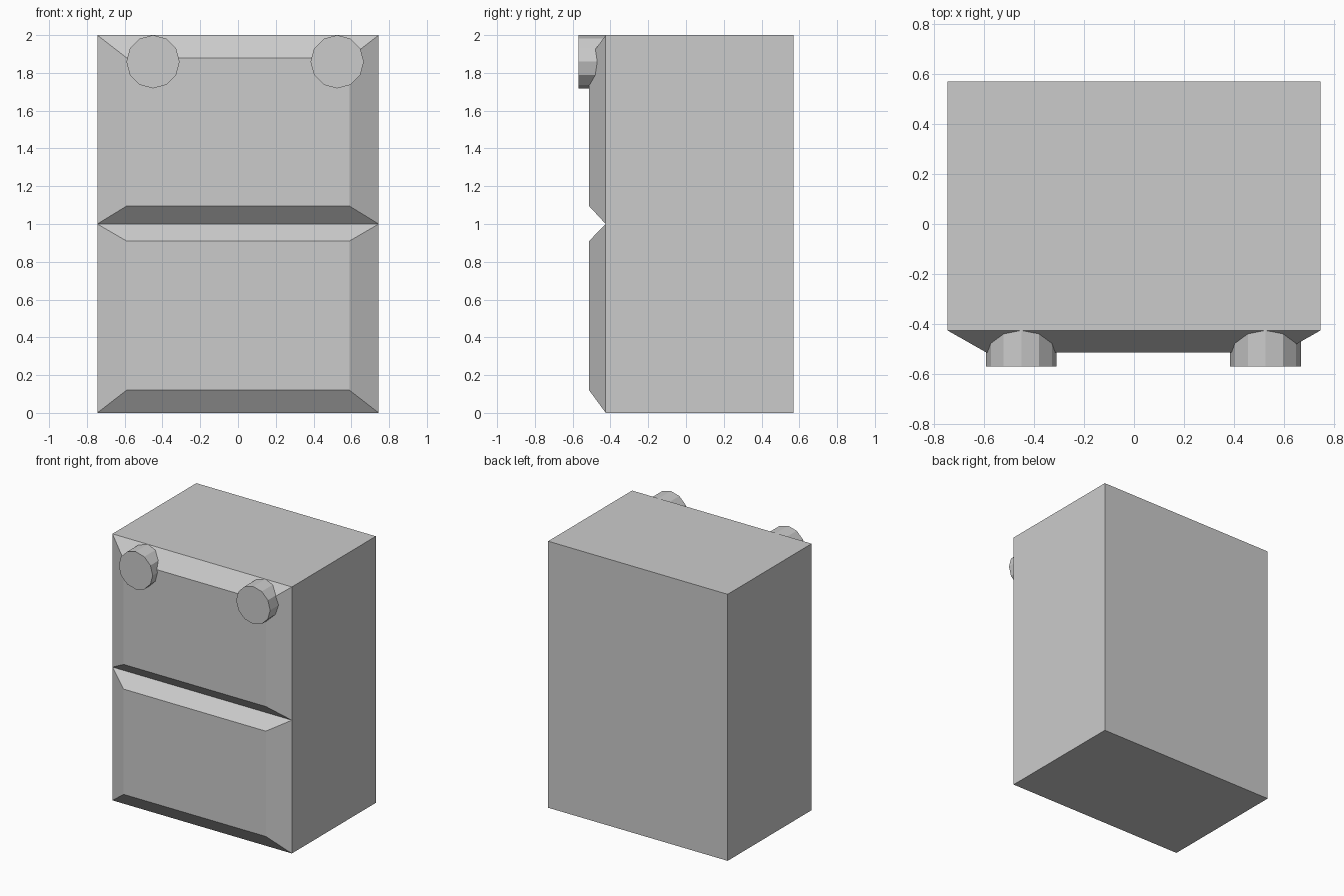
import bpy, bmesh, math
from mathutils import Matrix, Vector

if "Cube" in bpy.data.objects:
    bpy.data.objects.remove(bpy.data.objects["Cube"])

HALF_W, FRONT, BACK = 0.745, -0.425, 0.57


def finish(name, bm):
    bmesh.ops.recalc_face_normals(bm, faces=bm.faces)
    mesh = bpy.data.meshes.new(name)
    bm.to_mesh(mesh)
    bm.free()
    obj = bpy.data.objects.new(name, mesh)
    bpy.context.collection.objects.link(obj)
    return obj


# Cabinet box
bm = bmesh.new()
bmesh.ops.create_cube(bm, size=1, matrix=Matrix.Translation((0, (FRONT + BACK) / 2, 1))
                      @ Matrix.Diagonal((2 * HALF_W, BACK - FRONT, 2, 1)))
finish("cabinet_body", bm)


# Raised door panel: outer rectangle bridged to a smaller one in front
def panel(name, z0, z1, inner_z0, inner_z1, inner_w=0.59, inner_y=-0.513):
    bm = bmesh.new()

    def ring(w, y, lo, hi):
        return [bm.verts.new(p) for p in ((-w, y, lo), (w, y, lo), (w, y, hi), (-w, y, hi))]

    outer = ring(HALF_W, FRONT, z0, z1)
    inner = ring(inner_w, inner_y, inner_z0, inner_z1)
    for i in range(4):
        j = (i + 1) % 4
        bm.faces.new((outer[i], outer[j], inner[j], inner[i]))
    bm.faces.new(inner)
    obj = finish(name, bm)
    # The panel is open at the back, so make sure it faces forward
    if obj.data.polygons[4].normal.y > 0:
        obj.data.flip_normals()


panel("lower_panel", 0, 1, 0.12, 0.91)
panel("upper_panel", 1, 2, 1.095, 1.88)


# Twelve-sided knobs set into the upper bevel
def knob(name, x, y0=-0.57, y1=-0.42):
    bm = bmesh.new()
    bmesh.ops.create_cone(bm, cap_ends=True, segments=12, radius1=0.141, radius2=0.141,
                          depth=y1 - y0,
                          matrix=Matrix.Translation((x, (y0 + y1) / 2, 1.859))
                          @ Matrix.Rotation(math.pi / 2, 4, 'X'))
    finish(name, bm)


knob("left_knob", -0.45)
knob("right_knob", 0.525)
